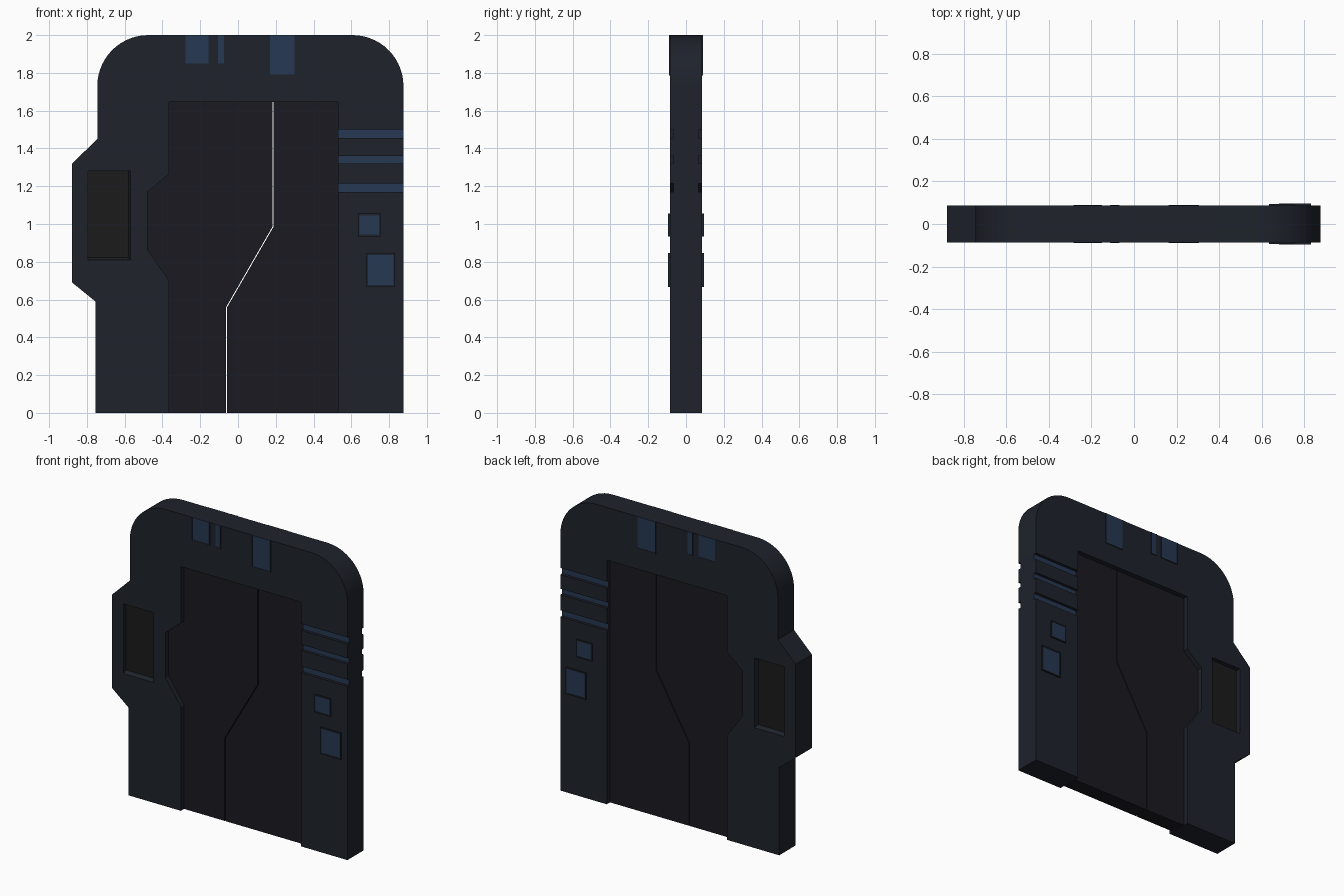
import bpy, bmesh, math

if "Cube" in bpy.data.objects:
    bpy.data.objects.remove(bpy.data.objects["Cube"])

D = 0.086        # half depth of the frame
DOOR = 0.052     # half depth of the door leaves
GROOVE = 0.067   # level of the groove floors
PANEL = 0.056    # level of the side recess floor


def material(name, color):
    m = bpy.data.materials.new(name)
    m.diffuse_color = (*color, 1)
    m.use_nodes = True
    m.node_tree.nodes["Principled BSDF"].inputs["Base Color"].default_value = m.diffuse_color
    return m


FRAME = material("frame_dark", (0.013, 0.016, 0.024))
LEAF = material("door_dark", (0.0105, 0.010, 0.015))
BLUE = material("blue", (0.019, 0.040, 0.085))
BLACK = material("recess_dark", (0.0105, 0.0105, 0.0115))


def finish(name, bm, mat):
    bmesh.ops.recalc_face_normals(bm, faces=bm.faces)
    me = bpy.data.meshes.new(name)
    bm.to_mesh(me)
    bm.free()
    ob = bpy.data.objects.new(name, me)
    bpy.context.collection.objects.link(ob)
    if mat:
        me.materials.append(mat)
    return ob


def prism(name, pts, y0, y1, mat):
    """Extrude an x/z outline from y0 to y1."""
    bm = bmesh.new()
    f = bm.faces.new([bm.verts.new((x, y0, z)) for x, z in pts])
    ext = bmesh.ops.extrude_face_region(bm, geom=[f])["geom"]
    verts = [v for v in ext if isinstance(v, bmesh.types.BMVert)]
    bmesh.ops.translate(bm, verts=verts, vec=(0, y1 - y0, 0))
    return finish(name, bm, mat)


def boxes(name, rects, y0, y1, mat):
    """Boxes from (x0, x1, z0, z1) rectangles, joined in one mesh."""
    bm = bmesh.new()
    for x0, x1, z0, z1 in rects:
        vs = bmesh.ops.create_cube(bm, size=1)["verts"]
        bmesh.ops.scale(bm, verts=vs, vec=(x1 - x0, abs(y1 - y0), z1 - z0))
        bmesh.ops.translate(bm, verts=vs,
                            vec=((x0 + x1) / 2, (y0 + y1) / 2, (z0 + z1) / 2))
    return finish(name, bm, mat)


def cut(ob, cutter):
    mod = ob.modifiers.new("cut", "BOOLEAN")
    mod.operation, mod.solver, mod.object = "DIFFERENCE", "EXACT", cutter
    bpy.context.view_layer.objects.active = ob
    bpy.ops.object.modifier_apply(modifier=mod.name)
    bpy.data.objects.remove(cutter)


def arc(cx, cz, r, a0, a1, n=14):
    return [(cx + r * math.cos(math.radians(a0 + (a1 - a0) * i / n)),
             cz + r * math.sin(math.radians(a0 + (a1 - a0) * i / n)))
            for i in range(n + 1)]


# Door frame: one outline running round the outside and back round the opening
opening_left = [(-0.365, 0), (-0.365, 0.70), (-0.48, 0.865), (-0.48, 1.17),
                (-0.365, 1.265), (-0.365, 1.645)]
outline = ([(-0.755, 0), (-0.755, 0.59), (-0.878, 0.69), (-0.878, 1.32), (-0.745, 1.45)]
           + arc(-0.475, 1.73, 0.27, 180, 90) + arc(0.606, 1.73, 0.27, 90, 0)
           + [(0.876, 0), (0.53, 0), (0.53, 1.645)] + opening_left[::-1])
frame = prism("door_frame", outline, -D, D, FRAME)

# Grooves on the right post and tapered recess on the left, front and back
stripes = [(1.17, 1.215), (1.32, 1.36), (1.455, 1.50)]
for s, side in ((-1, "front"), (1, "back")):
    cut(frame, boxes("groove_cutter", [(0.5, 0.9, a, b) for a, b in stripes],
                     s * (GROOVE - 0.001), s * 0.12, None))
    rec = prism("recess_cutter", [(-0.795, 0.81), (-0.57, 0.81), (-0.57, 1.28), (-0.795, 1.28)],
                s * D * 1.0001, s * (PANEL - 0.001), None)
    for v in rec.data.vertices:
        if abs(v.co.y) < 0.07:
            v.co.x -= 0.01 if v.co.x > -0.7 else 0
            v.co.z += 0.012 if v.co.z < 1 else 0
    cut(frame, rec)
    boxes("groove_strip_" + side, [(0.53, 0.876, a, b) for a, b in stripes],
          s * (GROOVE - 0.001), s * GROOVE, BLUE)
    boxes("recess_panel_" + side, [(-0.795, -0.58, 0.822, 1.28)],
          s * (PANEL - 0.001), s * PANEL, BLACK)

bpy.ops.object.select_all(action="DESELECT")
frame.select_set(True)
bpy.context.view_layer.objects.active = frame
bpy.ops.object.shade_smooth_by_angle(angle=math.radians(30))

# Two door leaves meeting along a stepped seam
G = 0.003
seam = [(-0.06, 0), (-0.06, 0.56), (0.185, 0.985), (0.185, 1.645)]
prism("door_leaf_left", opening_left + [(x - G, z) for x, z in seam[::-1]], -DOOR, DOOR, LEAF)
prism("door_leaf_right", [(x + G, z) for x, z in seam] + [(0.53, 1.645), (0.53, 0)],
      -DOOR, DOOR, LEAF)

# Indicator lamps: thin raised rims around blue plates, on both faces
lamps = [("top_lamp_wide", -0.285, -0.15, 1.845, 2.0, 0.090),
         ("top_lamp_slim", -0.112, -0.068, 1.845, 2.0, 0.090),
         ("top_lamp_tall", 0.163, 0.305, 1.785, 2.0, 0.090),
         ("side_lamp_small", 0.635, 0.755, 0.935, 1.055, 0.095),
         ("side_lamp_large", 0.68, 0.832, 0.667, 0.846, 0.096)]
for name, x0, x1, z0, z1, d in lamps:
    w = 0.006 if z1 == 2.0 else 0.009
    top = z1 if z1 == 2.0 else z1 - w
    bars = [(x0, x0 + w, z0, z1), (x1 - w, x1, z0, z1), (x0 + w, x1 - w, z0, z0 + w)]
    if top < z1:
        bars.append((x0 + w, x1 - w, top, z1))
    for s, side in ((-1, "front"), (1, "back")):
        boxes(f"{name}_rim_{side}", bars, s * D, s * d, FRAME)
        boxes(f"{name}_{side}", [(x0 + w, x1 - w, z0 + w, top)], s * D, s * (d - 0.002), BLUE)
